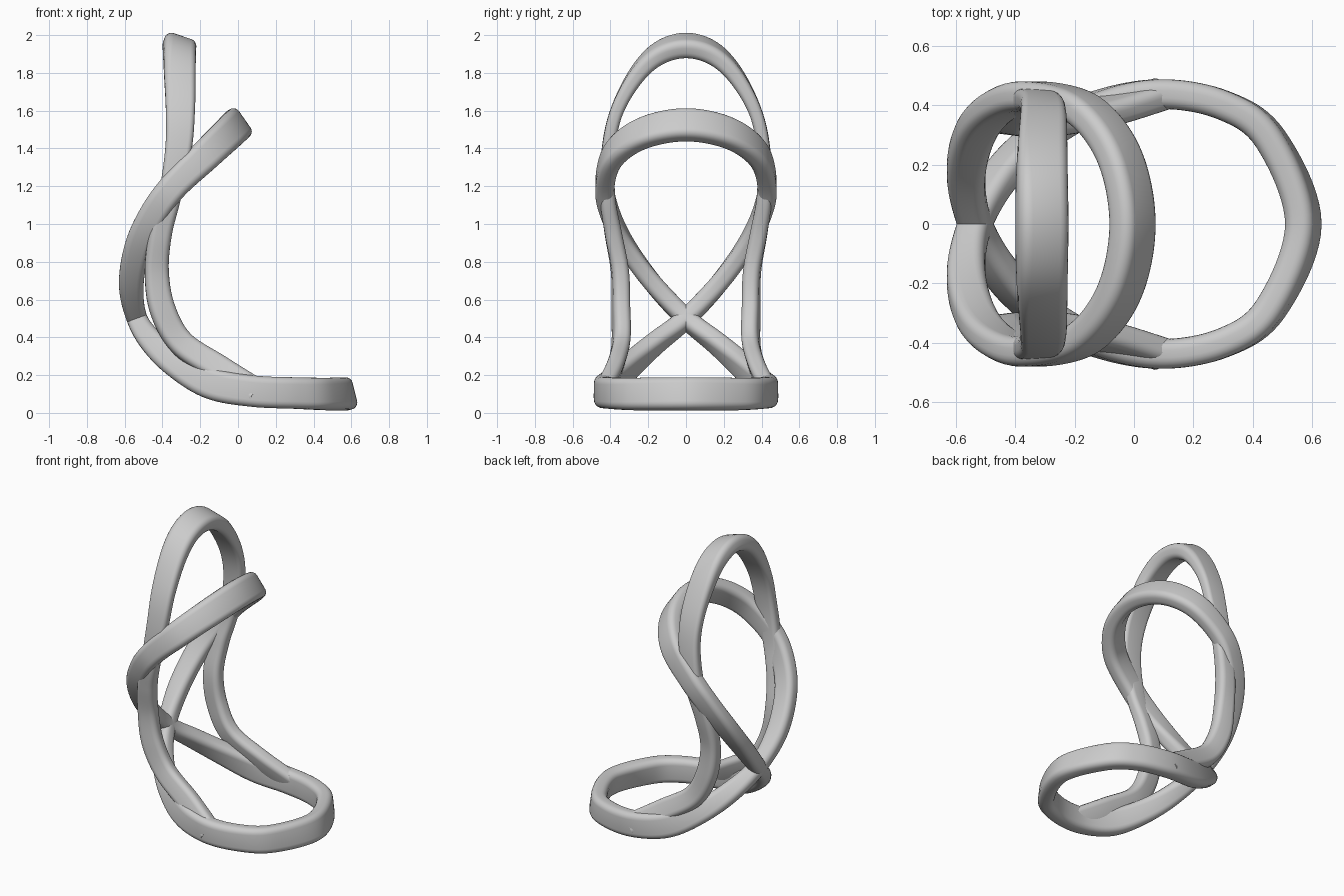
import bpy, bmesh, math
from mathutils import Vector

cube = bpy.data.objects.get("Cube")
if cube:
    bpy.data.objects.remove(cube, do_unlink=True)

material = bpy.data.materials.new("plain grey")
material.use_nodes = True
grey = (0.6, 0.6, 0.6, 1)
material.diffuse_color = grey
material.node_tree.nodes["Principled BSDF"].inputs["Base Color"].default_value = grey

# Path keys: x, y, z, tilt of the long section axis, half length, half thickness
RIBBON_HALF = [
    (.57, 0, .10, 104, .087, .05), (.46, .285, .10, 98, .085, .05),
    (.3, .40, .105, 92, .083, .05), (.08, .437, .115, 86, .083, .05),
    (-.14, .39, .155, 72, .083, .05), (-.32, .29, .255, 54, .075, .05),
    (-.45, .16, .37, 37, .065, .05), (-.535, 0, .5, 20, .055, .05),
    (-.565, -.17, .68, 0, .065, .05), (-.53, -.315, .88, -16, .07, .048),
    (-.45, -.40, 1.05, -32, .073, .048), (-.34, -.43, 1.2, -43, .075, .05),
    (-.17, -.385, 1.365, -48, .083, .05), (-.05, -.23, 1.48, -53, .088, .05),
    (-.005, 0, 1.525, -55, .09, .05)]
HOOP_HALF = [
    (.1, .44, .11, 80, .07, .045), (-.1, .38, .235, 60, .07, .045),
    (-.3, .345, .37, 45, .068, .045), (-.4, .345, .55, 22, .068, .045),
    (-.43, .35, .75, 3, .063, .045), (-.41, .385, .95, -14, .06, .045),
    (-.36, .415, 1.15, -15, .06, .04), (-.315, .41, 1.4, -8, .07, .035),
    (-.305, .365, 1.6, -2, .077, .035), (-.308, .26, 1.79, -8, .083, .043),
    (-.31, .14, 1.905, -16, .086, .05), (-.31, 0, 1.945, -19, .088, .052)]


def mirrored(half, closed):
    """Continue a half path with its reflection across the middle."""
    back = [(k[0], -k[1]) + k[2:] for k in reversed(half[:-1])]
    return half + (back[:-1] if closed else back)


def smooth_path(keys, closed, steps=10):
    """Catmull-Rom interpolation of every key value."""
    n = len(keys)
    pick = (lambda i: keys[i % n]) if closed else (lambda i: keys[min(max(i, 0), n - 1)])
    result = []
    for i in range(n if closed else n - 1):
        for s in range(steps):
            t = s / steps
            result.append([
                b + t / 2 * (c - a + t * (2 * a - 5 * b + 4 * c - d + t * (3 * (b - c) + d - a)))
                for a, b, c, d in zip(pick(i - 1), pick(i), pick(i + 1), pick(i + 2))])
    return result if closed else result + [list(keys[-1])]


def rounded_section(length, thick, radius, corner=5):
    """Rounded rectangle as (along, across) pairs."""
    points = []
    for quarter, (sx, sy) in enumerate([(1, 1), (-1, 1), (-1, -1), (1, -1)]):
        for k in range(corner + 1):
            a = math.radians(90 * (quarter + k / corner))
            points.append((sx * (length - radius) + radius * math.cos(a),
                           sy * (thick - radius) + radius * math.sin(a)))
    return points


def sweep(name, half, closed, splay=0):
    path = smooth_path(mirrored(half, closed), closed)
    centres = [Vector(p[:3]) for p in path]
    n = len(path)
    bm = bmesh.new()
    rings = []
    for i, (x, y, z, tilt, length, thick) in enumerate(path):
        ahead = (i + 1) % n if closed else min(i + 1, n - 1)
        behind = i - 1 if closed else max(i - 1, 0)
        tangent = (centres[ahead] - centres[behind]).normalized()
        angle = math.radians(tilt)
        lean = -splay * y * min(max(1.2 - z, 0), 1)
        axis = Vector((math.cos(angle), lean, math.sin(angle)))
        axis = (axis - tangent * axis.dot(tangent)).normalized()
        side = tangent.cross(axis)
        rings.append([bm.verts.new(centres[i] + axis * u + side * v)
                      for u, v in rounded_section(length, thick, thick * .75)])
    count = len(rings[0])
    for i in range(n if closed else n - 1):
        a, b = rings[i], rings[(i + 1) % n]
        for j in range(count):
            k = (j + 1) % count
            bm.faces.new((a[j], a[k], b[k], b[j]))
    if not closed:
        bm.faces.new(rings[0])
        bm.faces.new(rings[-1])
    bmesh.ops.recalc_face_normals(bm, faces=bm.faces)
    mesh = bpy.data.meshes.new(name)
    bm.to_mesh(mesh)
    bm.free()
    mesh.materials.append(material)
    obj = bpy.data.objects.new(name, mesh)
    bpy.context.collection.objects.link(obj)
    bpy.ops.object.select_all(action='DESELECT')
    obj.select_set(True)
    bpy.context.view_layer.objects.active = obj
    bpy.ops.object.shade_smooth_by_angle(angle=math.radians(40))


# Closed crossing band: base ring, crossing at the rear, upper arch
sweep("crossing_band", RIBBON_HALF, True)
# Tall hoop rising out of the base ring
sweep("tall_hoop", HOOP_HALF, False, splay=.7)
